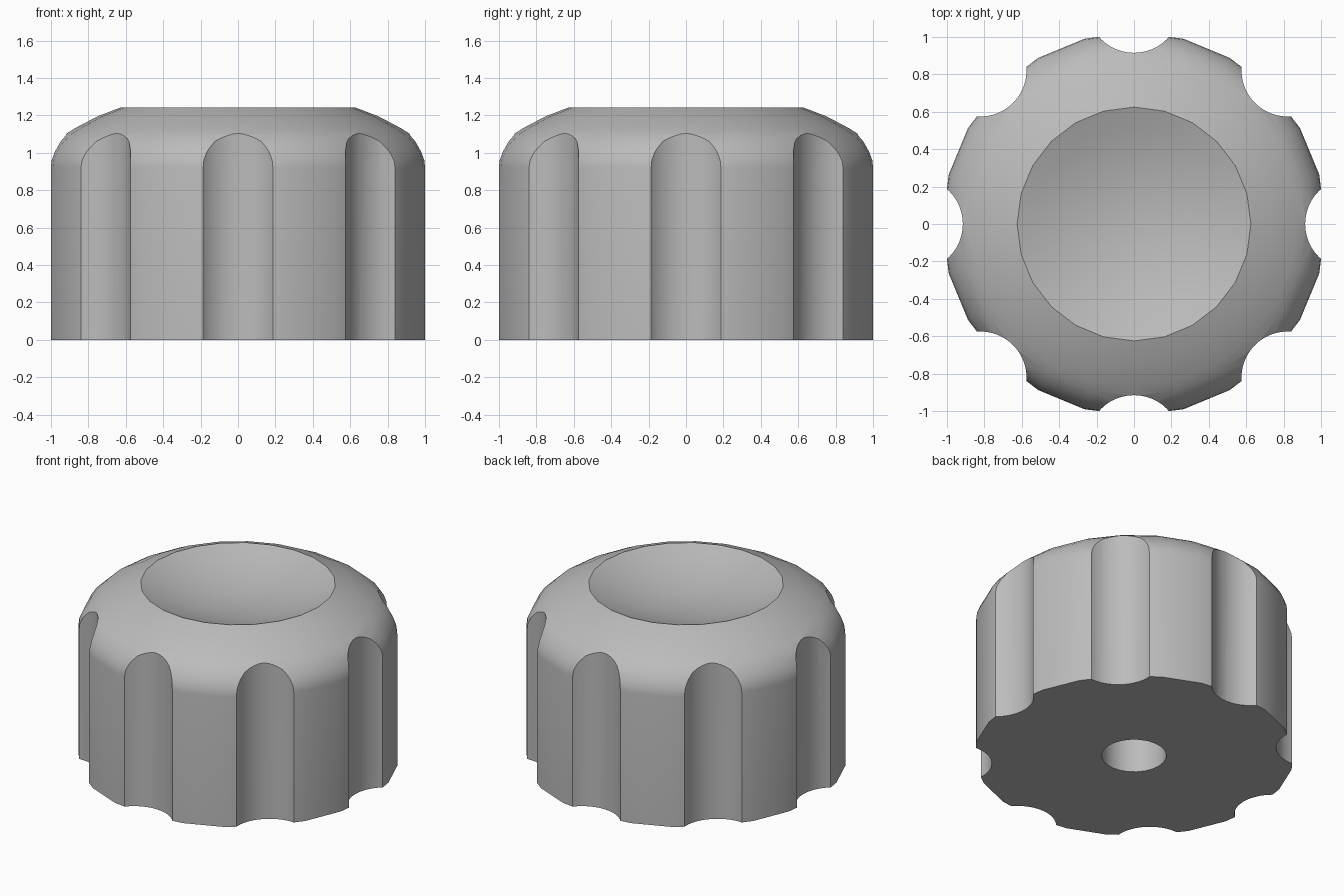
import bpy, bmesh
from math import radians, cos, sin, pi
from mathutils import Matrix

cube = bpy.data.objects.get("Cube")
if cube:
    bpy.data.objects.remove(cube)

SIDES = 24
FLUTES = 8
HEIGHT = 1.243
RIM = 0.625
DISH_DEPTH = 0.13
BORE, BORE_DEPTH = 0.207, 0.7

grey = bpy.data.materials.new("grey plastic")
grey.use_nodes = True
colour = (0.5, 0.5, 0.5, 1)
grey.diffuse_color = colour
grey.node_tree.nodes["Principled BSDF"].inputs["Base Color"].default_value = colour


def add_object(name, bm):
    bmesh.ops.recalc_face_normals(bm, faces=bm.faces)
    mesh = bpy.data.meshes.new(name)
    bm.to_mesh(mesh)
    bm.free()
    mesh.materials.append(grey)
    obj = bpy.data.objects.new(name, mesh)
    bpy.context.collection.objects.link(obj)
    return obj


def lathe(name, profile):
    bm = bmesh.new()
    verts = [bm.verts.new((r, 0, z)) for r, z in profile]
    edges = [bm.edges.new(pair) for pair in zip(verts, verts[1:])]
    bmesh.ops.spin(bm, geom=verts + edges, axis=(0, 0, 1), cent=(0, 0, 0),
                   angle=2 * pi, steps=SIDES, use_duplicate=False)
    bmesh.ops.remove_doubles(bm, verts=bm.verts, dist=0.0005)
    return add_object(name, bm)


# Knob body: blind bore, straight wall, rounded shoulder, dished top
bore = [(0, BORE_DEPTH), (BORE, BORE_DEPTH), (BORE, 0)]
shoulder = [(1.025, 0), (1.025, 0.92), (1.02, 0.96), (1.0, 1.007), (0.965, 1.06),
            (0.92, 1.1), (0.87, 1.132), (0.75, 1.195)]
dish = [(RIM * t, HEIGHT - DISH_DEPTH * (1 - t * t)) for t in (1, 0.8, 0.6, 0.4, 0.2, 0)]
knob = lathe("knob_body", bore + shoulder + dish)

# Finger flutes: a ring of upright cylinders cut from the wall
bm = bmesh.new()
for i in range(FLUTES):
    a = 2 * pi * i / FLUTES
    place = Matrix.Translation((1.163 * cos(a), 1.163 * sin(a), 0.6))
    bmesh.ops.create_cone(bm, cap_ends=True, segments=48, radius1=0.248,
                          radius2=0.248, depth=2, matrix=place)
cutter = add_object("flute_cutter", bm)
cutter.hide_render = True

cut = knob.modifiers.new("flutes", 'BOOLEAN')
cut.operation = 'DIFFERENCE'
cut.solver = 'EXACT'
cut.object = cutter

# Bake the cut, then smooth the curved surfaces
bpy.ops.object.select_all(action='DESELECT')
bpy.context.view_layer.objects.active = knob
knob.select_set(True)
bpy.ops.object.modifier_apply(modifier=cut.name)
bpy.data.objects.remove(cutter)
bpy.ops.object.shade_smooth_by_angle(angle=radians(30))
